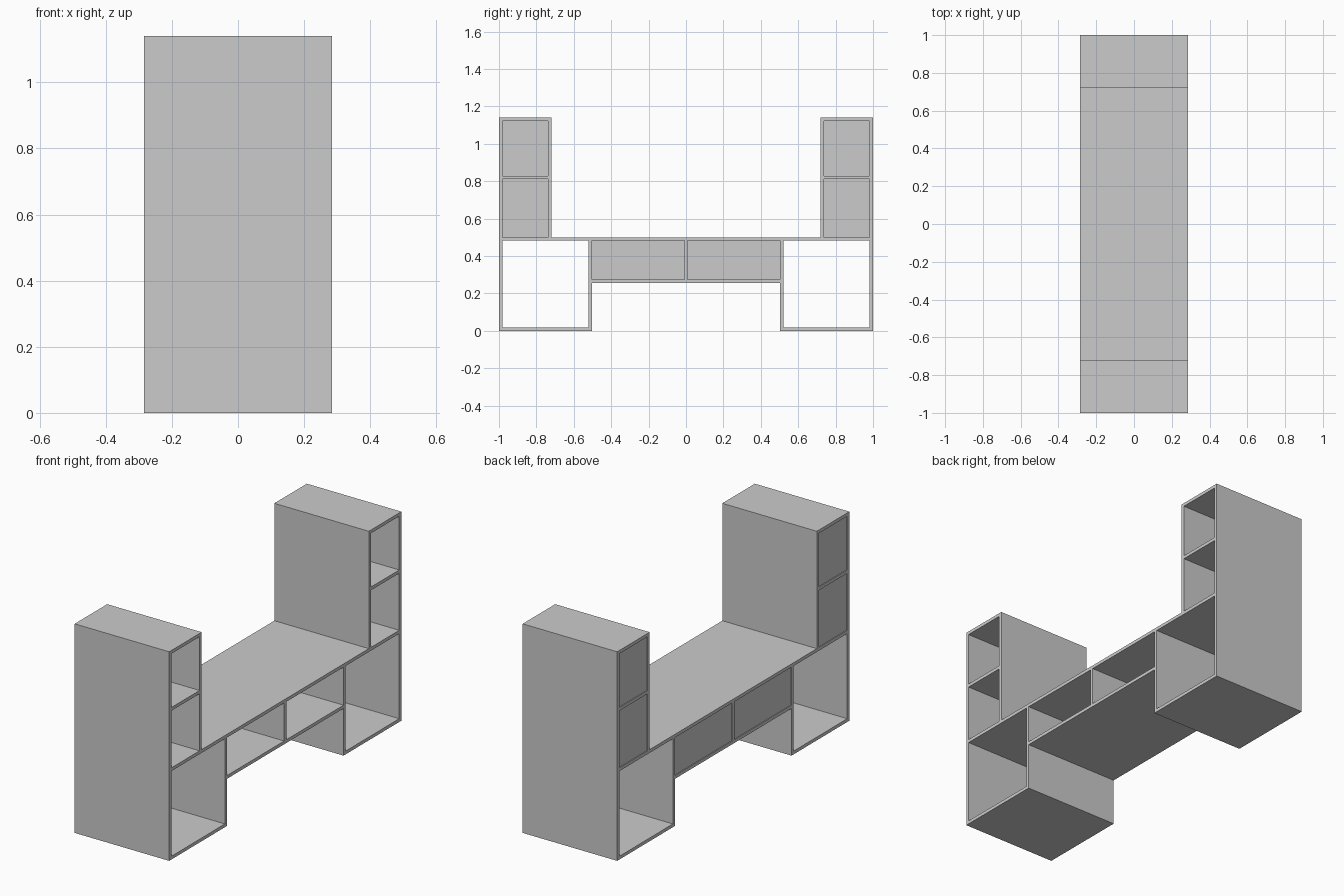
import bpy

if "Cube" in bpy.data.objects:
    bpy.data.objects.remove(bpy.data.objects["Cube"], do_unlink=True)

grey = bpy.data.materials.new("plain grey")
grey.use_nodes = True
colour = (0.6, 0.6, 0.6, 1)
grey.diffuse_color = colour
grey.node_tree.nodes["Principled BSDF"].inputs["Base Color"].default_value = colour

T = 0.018        # board thickness
HALF = 0.285     # half the depth of the unit along x
DESK = 0.5       # top of the desk board
TOP = 1.14       # top of the towers


def board(name, y, z, x=(-HALF, HALF)):
    """Box spanning the given (low, high) ranges."""
    spans = [sorted(s) for s in (x, y, z)]
    bpy.ops.mesh.primitive_cube_add(size=1, location=[sum(s) / 2 for s in spans])
    ob = bpy.context.object
    ob.name = name
    ob.scale = [s[1] - s[0] for s in spans]
    bpy.ops.object.transform_apply(location=False, rotation=False, scale=True)
    ob.data.materials.append(grey)


BACK = (-HALF + 0.004, -HALF + 0.012)   # slightly recessed back panels
INNER = 0.72                            # tower face towards the middle
LEG = 0.502                             # leg face towards the middle
SHELF = 0.257                           # underside of the centre shelf

# Desk board and the open compartments beneath its middle
board("desk_top", (-1 + T, 1 - T), (DESK - T, DESK))
board("centre_shelf", (-LEG, LEG), (SHELF, SHELF + T))
board("centre_divider", (-T / 2, T / 2), (SHELF + T, DESK - T))
board("centre_back_panel", (-LEG, LEG), (SHELF + T, DESK - T), BACK)

# Mirrored end units: open pedestal below, shelved tower above
for side, s in (("front", -1), ("rear", 1)):
    board(side + "_outer_wall", (s, s * (1 - T)), (0, TOP))
    board(side + "_pedestal_wall", (s * LEG, s * (LEG + T)), (0, DESK - T))
    board(side + "_pedestal_floor", (s * (LEG + T), s * (1 - T)), (0, T))
    board(side + "_tower_wall", (s * INNER, s * (INNER + T)), (DESK, TOP))
    inside = (s * (INNER + T), s * (1 - T))
    board(side + "_tower_top", inside, (TOP - T, TOP))
    board(side + "_tower_shelf", inside, (0.811, 0.811 + T))
    board(side + "_tower_back_panel", inside, (DESK, TOP - T), BACK)
